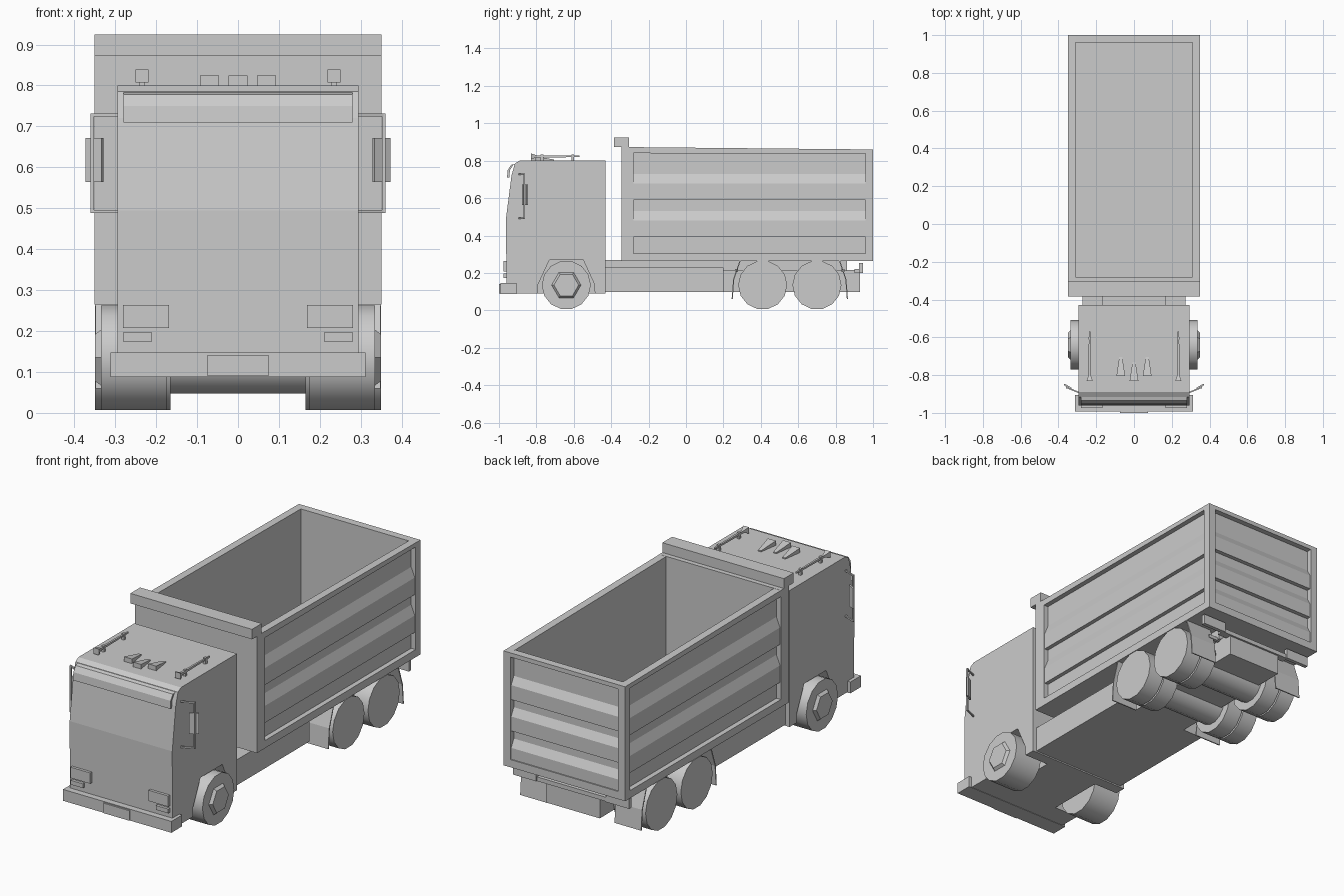
import bpy, bmesh, math
from mathutils import Vector

cube = bpy.data.objects.get("Cube")
if cube:
    bpy.data.objects.remove(cube, do_unlink=True)

grey = bpy.data.materials.new("plain_grey")
grey.use_nodes = True
grey.diffuse_color = (0.6, 0.6, 0.6, 1)
grey.node_tree.nodes["Principled BSDF"].inputs["Base Color"].default_value = (0.6, 0.6, 0.6, 1)


def finish(name, bm):
    bmesh.ops.recalc_face_normals(bm, faces=bm.faces)
    mesh = bpy.data.meshes.new(name)
    bm.to_mesh(mesh)
    bm.free()
    mesh.materials.append(grey)
    obj = bpy.data.objects.new(name, mesh)
    bpy.context.collection.objects.link(obj)
    return obj


def prism(name, profile, a, b, axis="x"):
    """Extrude a profile from a to b: (y, z) along x, (x, z) along y, (x, y) along z."""
    place = {"x": lambda p, t: (t, p[0], p[1]),
             "y": lambda p, t: (p[0], t, p[1]),
             "z": lambda p, t: (p[0], p[1], t)}[axis]
    bm = bmesh.new()
    face = bm.faces.new([bm.verts.new(place(p, a)) for p in profile])
    ext = bmesh.ops.extrude_face_region(bm, geom=[face])
    move = Vector(place((0, 0), b - a))
    bmesh.ops.translate(bm, vec=move, verts=[v for v in ext["geom"] if isinstance(v, bmesh.types.BMVert)])
    return finish(name, bm)


def box(name, x0, x1, y0, y1, z0, z1):
    return prism(name, [(y0, z0), (y1, z0), (y1, z1), (y0, z1)], x0, x1)


def strip(name, path, thick, a, b):
    """Thin bent sheet following a (y, z) path, extruded along x."""
    return prism(name, path + [(y + thick, z) for y, z in reversed(path)], a, b)


def disc(name, x0, x1, y, z, r0, r1, sides):
    """Cylinder or frustum lying along x."""
    bm = bmesh.new()
    rings = []
    for x, r in ((x0, r0), (x1, r1)):
        angles = [math.tau * (i + 0.5) / sides for i in range(sides)]
        rings.append([bm.verts.new((x, y + r * math.sin(t), z + r * math.cos(t))) for t in angles])
        bm.faces.new(rings[-1])
    for i in range(sides):
        j = (i + 1) % sides
        bm.faces.new((rings[0][i], rings[0][j], rings[1][j], rings[1][i]))
    obj = finish(name, bm)
    if sides > 8:
        bpy.ops.object.select_all(action="DESELECT")
        bpy.context.view_layer.objects.active = obj
        obj.select_set(True)
        bpy.ops.object.shade_smooth_by_angle(angle=math.radians(32))
    return obj


SIDES = (("left", 1), ("right", -1))
WHEEL_Z, WHEEL_R, AXLE_Y = 0.135, 0.131, -0.64

# Cab shell with wheel arches
cab = prism("cab", [(-0.96, 0.09), (-0.43, 0.09), (-0.43, 0.8), (-0.89, 0.8), (-0.915, 0.785),
                    (-0.933, 0.72), (-0.962, 0.495)], -0.295, 0.295)
arch = [(AXLE_Y + s * y, z) for s, y, z in ((-1, 0.155, 0.05), (-1, 0.15, 0.14), (-1, 0.09, 0.27),
                                             (1, 0.09, 0.27), (1, 0.15, 0.14), (1, 0.155, 0.05))]
for side, s in SIDES:
    cutter = prism(side + "_arch_cutter", arch, s * 0.155, s * 0.4)
    cutter.hide_render = True
    cutter.hide_viewport = True
    cutter.display_type = "WIRE"
    cut = cab.modifiers.new(side + "_arch", "BOOLEAN")
    cut.operation, cut.solver, cut.object = "DIFFERENCE", "EXACT", cutter

# Sun visor, bumper and number plate
strip("sun_visor", [(-0.957, 0.71), (-0.953, 0.75), (-0.935, 0.778), (-0.9, 0.787)], 0.012, -0.28, 0.28)
box("front_bumper", -0.312, 0.312, -0.993, -0.905, 0.088, 0.147)
box("number_plate", -0.075, 0.075, -1.0, -0.99, 0.09, 0.142)

# Roof marker lights, tapering to the rear
for i in (-1, 0, 1):
    x, front = i * 0.07, -0.83 + abs(i) * 0.025
    lamp = box("roof_marker_light", x - 0.023, x + 0.023, front, front + 0.1, 0.798, 0.824)
    for v in lamp.data.vertices:
        if v.co.y > front + 0.05:
            v.co.x = x + (v.co.x - x) * 0.35
            v.co.z = min(v.co.z, 0.806)

for side, s in SIDES:
    # Lamps
    box(side + "_headlight", s * 0.168, s * 0.281, -0.975, -0.95, 0.208, 0.264)
    box(side + "_fog_light", s * 0.21, s * 0.281, -0.975, -0.95, 0.174, 0.196)

    # Roof air horn on two posts
    hx = s * 0.235
    disc_y = ((-0.83, 0.016), (-0.8, 0.006), (-0.57, 0.004))
    for (y0, r0), (y1, r1) in zip(disc_y, disc_y[1:]):
        horn = box(side + "_horn", hx - r0, hx + r0, y0, y1, 0.823 - r0, 0.823 + r0)
        for v in horn.data.vertices:
            if abs(v.co.y - y1) < 0.001:
                v.co.x = hx + (v.co.x - hx) * r1 / r0
                v.co.z = 0.823 + (v.co.z - 0.823) * r1 / r0
    for y in (-0.77, -0.605):
        box(side + "_horn_post", hx - 0.007, hx + 0.007, y - 0.007, y + 0.007, 0.798, 0.832)

    # Mirror and its bracket, swept back
    for z in (0.492, 0.728):
        prism(side + "_mirror_arm", [(s * 0.29, -0.897), (s * 0.36, -0.868), (s * 0.36, -0.86),
                                     (s * 0.29, -0.889)], z - 0.004, z + 0.004, "z")
    box(side + "_mirror_rod", s * 0.352, s * 0.36, -0.87, -0.86, 0.49, 0.732)
    prism(side + "_mirror", [(s * 0.333, -0.877), (s * 0.372, -0.853), (s * 0.368, -0.845),
                             (s * 0.329, -0.868)], 0.564, 0.672, "z")

    # Wheels: single in front with a raised hexagonal hub, twin at the back
    disc(side + "_front_tyre", s * 0.175, s * 0.335, AXLE_Y, WHEEL_Z, WHEEL_R, WHEEL_R, 14)
    disc(side + "_front_hub", s * 0.33, s * 0.349, AXLE_Y, WHEEL_Z, 0.083, 0.066, 6)
    for y in (0.41, 0.7):
        for x0, x1 in ((0.165, 0.253), (0.261, 0.349)):
            disc(side + "_rear_tyre", s * x0, s * x1, y, WHEEL_Z, WHEEL_R, WHEEL_R, 14)
        disc(side + "_rear_axle", 0, s * 0.3, y, WHEEL_Z, 0.09, 0.09, 14)

    # Mudflaps before and behind the rear wheels
    for sign in (-1, 1):
        path = [(0.555 + sign * d, z) for d, z in ((0.262, 0.268), (0.297, 0.165), (0.305, 0.06))]
        strip(side + "_mudflap", path, sign * 0.006, s * 0.195, s * 0.348)
        fy = 0.555 + sign * 0.285
        box(side + "_mudflap_bracket", s * 0.14, s * 0.22, fy - 0.008, fy + 0.008, 0.205, 0.222)
    box(side + "_tail_light", s * 0.2, s * 0.335, 0.925, 0.945, 0.2, 0.252)

# Chassis
box("chassis_side_tanks", -0.272, 0.272, -0.435, 0.2, 0.097, 0.23)
box("chassis_frame", -0.155, 0.155, 0.19, 0.93, 0.097, 0.215)
box("subframe", -0.17, 0.17, -0.435, 0.86, 0.21, 0.27)
box("rear_light_bar", -0.21, 0.21, 0.9, 0.94, 0.2, 0.222)


# Dump body
def ribs(top, bottom, count, slope_top, slope, shelf, pitch, inner, low, high):
    """Ribbed panel cross-section: each rib slopes out, drops, then steps back in."""
    pts = [(inner, bottom), (inner, top), (low, top)]
    for i in range(count):
        z = slope_top - i * pitch
        pts += [(low, z), (high, z - slope), (high, z - shelf), (low, z - shelf)]
    return pts + [(low, bottom)]


side_ribs = ribs(0.845, 0.3, 2, 0.728, 0.05, 0.138, 0.197, 0.31, 0.324, 0.345)
tail_ribs = ribs(0.845, 0.295, 3, 0.73, 0.04, 0.115, 0.163, 0.96, 0.972, 0.994)
box("body_floor", -0.35, 0.35, -0.345, 1.0, 0.265, 0.305)
box("body_front_wall", -0.35, 0.35, -0.345, -0.28, 0.265, 0.873)
box("body_front_lip", -0.35, 0.35, -0.385, -0.305, 0.872, 0.924)
prism("tailgate_panel", tail_ribs, -0.312, 0.312)
box("tailgate_top_rail", -0.35, 0.35, 0.96, 1.0, 0.838, 0.86)
for side, s in SIDES:
    prism(side + "_body_panel", [(s * x, z) for x, z in side_ribs], -0.318, 0.965, "y")
    box(side + "_rear_post", s * 0.31, s * 0.35, 0.96, 1.0, 0.265, 0.86)
    prism(side + "_top_rail", [(-0.345, 0.84), (1.0, 0.838), (1.0, 0.86), (-0.345, 0.873)], s * 0.31, s * 0.35)
